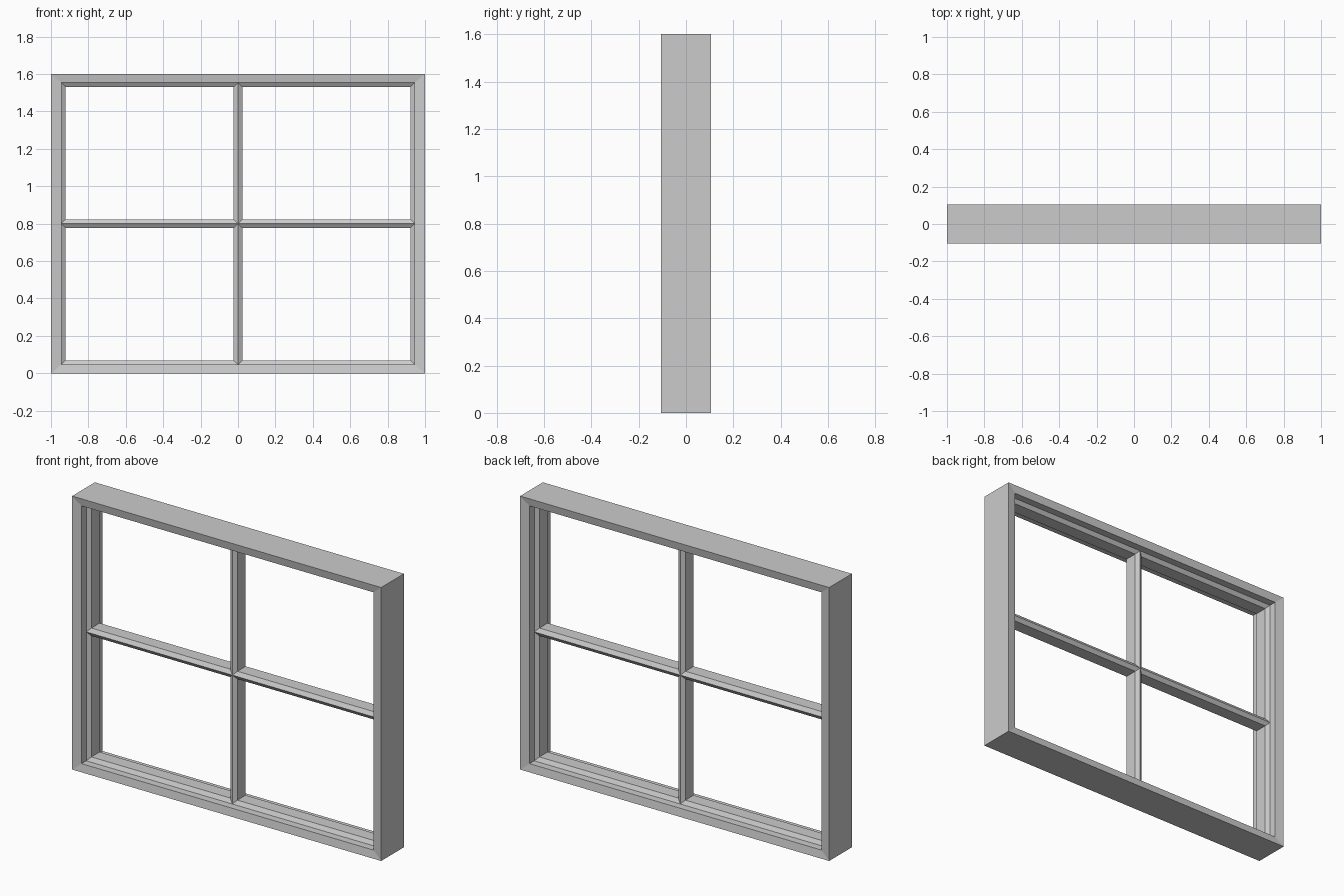
import bpy
import bmesh

if "Cube" in bpy.data.objects:
    bpy.data.objects.remove(bpy.data.objects["Cube"])

W, H = 1.0, 1.6            # half width, full height
FACE_X, FACE_Z = 0.055, 0.046   # visible frame thickness at sides / top and bottom
BAR = 0.023                # half width of the glazing bars
RIDGE, FLAT = 0.053, 0.038 # bar ridge depth and flat side depth
DEPTH, LIP = 0.105, 0.097  # outer and inner edge depth of the frame


def finish(name, bm):
    bmesh.ops.recalc_face_normals(bm, faces=bm.faces)
    mesh = bpy.data.meshes.new(name)
    bm.to_mesh(mesh)
    bm.free()
    obj = bpy.data.objects.new(name, mesh)
    bpy.context.collection.objects.link(obj)
    return obj


def bridge(bm, a, b):
    n = len(a)
    for i in range(n):
        j = (i + 1) % n
        bm.faces.new((a[i], a[j], b[j], b[i]))


def mitred_frame(name, profile):
    # sweep a closed profile of (inset x, inset z, y) around the rectangle
    bm = bmesh.new()
    rings = []
    for ix, iz, y in profile:
        x = W - ix
        corners = [(-x, iz), (x, iz), (x, H - iz), (-x, H - iz)]
        rings.append([bm.verts.new((cx, y, cz)) for cx, cz in corners])
    for k in range(len(rings)):
        bridge(bm, rings[k - 1], rings[k])
    return finish(name, bm)


def glazing_bar(name, place, half_length):
    # hexagonal bar with a ridge at front and back
    section = [(0, -RIDGE), (BAR, -FLAT), (BAR, FLAT),
               (0, RIDGE), (-BAR, FLAT), (-BAR, -FLAT)]
    bm = bmesh.new()
    ends = [[bm.verts.new(place(t, s, y)) for s, y in section]
            for t in (-half_length, half_length)]
    bridge(bm, *ends)
    for end in ends:
        bm.faces.new(end)
    return finish(name, bm)


# Outer frame: slightly sloped faces, recessed ledge, bevelled inner bead
inner_x, inner_z = FACE_X + BAR, FACE_Z + BAR
half = [(0, 0, DEPTH), (FACE_X, FACE_Z, LIP),
        (FACE_X, FACE_Z, RIDGE), (inner_x, inner_z, FLAT)]
front = [(ix, iz, -y) for ix, iz, y in half]
mitred_frame("window_frame", front + half[::-1])

# Crossing glazing bars, ending inside the bead
glazing_bar("vertical_bar", lambda t, s, y: (s, y, H / 2 + t), H / 2 - FACE_Z)
glazing_bar("horizontal_bar", lambda t, s, y: (t, y, H / 2 + s), W - FACE_X)
